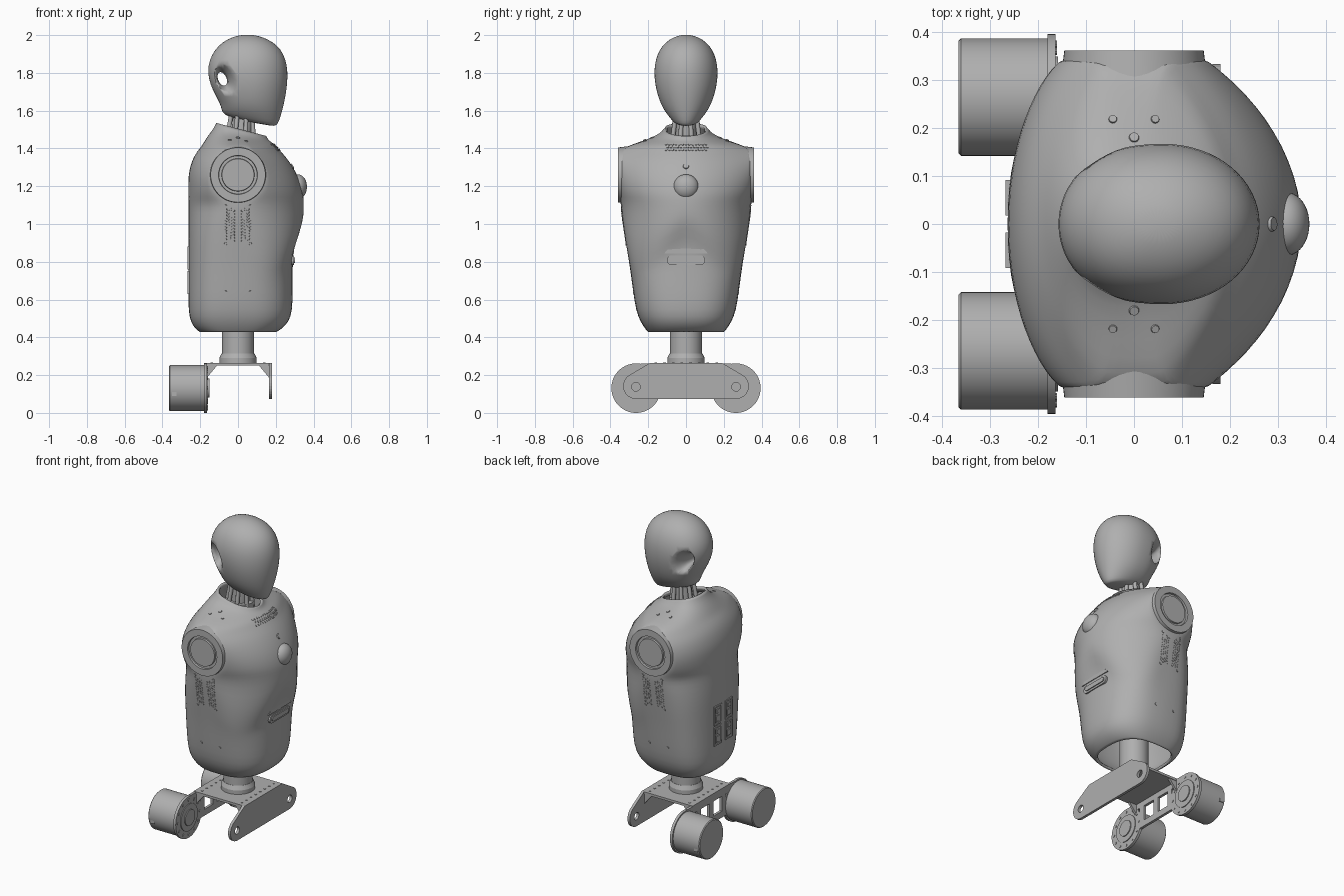
import bpy, bmesh
from math import sin, cos, pi, sqrt
from mathutils import Matrix, Vector
from mathutils.bvhtree import BVHTree

old = bpy.data.objects.get("Cube")
if old:
    bpy.data.objects.remove(old, do_unlink=True)

grey = bpy.data.materials.new("plain grey")
grey.use_nodes = True
COLOR = (0.43, 0.43, 0.43, 1)
grey.diffuse_color = COLOR
grey.node_tree.nodes["Principled BSDF"].inputs["Base Color"].default_value = COLOR


def finish(name, bm, smooth=True, sharp=0.6):
    bmesh.ops.recalc_face_normals(bm, faces=bm.faces)
    mesh = bpy.data.meshes.new(name)
    for f in bm.faces:
        f.smooth = smooth
    for e in bm.edges:
        if len(e.link_faces) == 2 and e.calc_face_angle(0) > sharp:
            e.smooth = False
    bm.to_mesh(mesh)
    bm.free()
    mesh.materials.append(grey)
    ob = bpy.data.objects.new(name, mesh)
    bpy.context.collection.objects.link(ob)
    return ob


def add_cyl(bm, a, b, r1, r2=None, seg=40):
    a, b = Vector(a), Vector(b)
    d = b - a
    m = Matrix.Translation((a + b) / 2) @ d.to_track_quat('Z', 'Y').to_matrix().to_4x4()
    bmesh.ops.create_cone(bm, cap_ends=True, segments=seg, radius1=r1,
                          radius2=r1 if r2 is None else r2, depth=d.length, matrix=m)


def add_box(bm, lo, hi):
    lo, hi = Vector(lo), Vector(hi)
    m = Matrix.Translation((lo + hi) / 2) @ Matrix.Diagonal((*(hi - lo), 1))
    bmesh.ops.create_cube(bm, size=1, matrix=m)


def add_prism(bm, pts, start, along):
    # closed outline of 3D points, extruded along a vector
    f = bm.faces.new([bm.verts.new(Vector(p) + Vector(start)) for p in pts])
    out = bmesh.ops.extrude_face_region(bm, geom=[f], use_keep_orig=True)
    bmesh.ops.translate(bm, vec=along, verts=[v for v in out["geom"] if isinstance(v, bmesh.types.BMVert)])


def add_turned(bm, profile, z, steps=64):
    # (radius, y) profile turned about the sideways axis at height z
    verts = [bm.verts.new((r, y, z)) for r, y in profile]
    edges = [bm.edges.new(pair) for pair in zip(verts, verts[1:])]
    bmesh.ops.spin(bm, geom=verts + edges, cent=(0, 0, z), axis=(0, 1, 0), angle=2 * pi, steps=steps)
    bmesh.ops.remove_doubles(bm, verts=bm.verts, dist=1e-5)


def ring(z, back, front, w, flat=0.02, a=1.0, drop=0.0, tilt=0.0, cx=0.0):
    pts = []
    for side, ext, p in ((1, front - cx, a), (-1, cx - back, a * .82)):
        for i in range(17):
            t = -pi / 2 + pi * i / 16
            s, c = sin(t), max(cos(t), 0)
            x = cx + side * (flat + (ext - flat) * c ** p)
            y = side * w * (1 if s > 0 else -1) * abs(s) ** min(a, 1)
            fall = drop * abs(sin(2 * t)) if side > 0 else 0
            pts.append((x, y, z - fall - tilt * x))
    return pts


def loft(name, rings, caps=False):
    bm = bmesh.new()
    rows = [[bm.verts.new(p) for p in r] for r in rings]
    for lo, hi in zip(rows, rows[1:]):
        for i in range(len(lo)):
            j = (i + 1) % len(lo)
            bm.faces.new((lo[i], lo[j], hi[j], hi[i]))
    if caps:
        bm.faces.new(rows[0])
        bm.faces.new(rows[-1])
        bmesh.ops.remove_doubles(bm, verts=bm.verts, dist=1e-5)
    ob = finish(name, bm, sharp=9)
    sub = ob.modifiers.new("smooth", 'SUBSURF')
    sub.levels = sub.render_levels = 1
    return ob


# Torso shell, open at the waist and collar
shoulder_z, shoulder_r = 1.26, 0.145
rings = [ring(0.427, -.20, .20, .20, a=.8), ring(0.44, -.222, .227, .212, a=.8),
         ring(0.48, -.252, .27, .24, a=.8), ring(0.54, -.263, .289, .265, a=.8),
         ring(0.65, -.264, .291, .281, a=.8), ring(0.78, -.264, .291, .298, a=.82, drop=.06),
         ring(0.87, -.264, .292, .313, a=.85, drop=.11), ring(0.95, -.264, .313, .325, a=.9, drop=.13),
         ring(1.03, -.264, .348, .338, a=1.0, drop=.1), ring(1.09, -.264, .351, .346, a=1.2, drop=.03)]
for z, back, front in ((1.125, -.264, .35), (1.16, -.264, .347), (1.21, -.264, .335), (1.26, -.263, .315),
                       (1.31, -.252, .287), (1.35, -.238, .259), (1.385, -.217, .228)):
    e = sqrt(shoulder_r ** 2 - (z - shoulder_z) ** 2)
    rings.append(ring(z, back, front, .346, e, 1.1 + 4 * (z - 1.1)))
rings += [ring(1.41, -.195, .207, .32, .05, 1.8), ring(1.435, -.175, .19, .24, .03, 1.4, tilt=.05),
          ring(1.46, -.15, .17, .165, a=1.1, tilt=.13), ring(1.48, -.13, .16, .13, tilt=.2),
          ring(1.505, -.115, .15, .11, tilt=.26)]
torso = loft("torso_shell", rings)
shell = torso.modifiers.new("thickness", 'SOLIDIFY')
shell.thickness, shell.offset = 0.015, -1

# Surface lookup for fitting small parts on the torso
dg = bpy.context.evaluated_depsgraph_get()
dg.update()
skin = BVHTree.FromObject(torso, dg)


def studs(name, casts, h=0.004, seg=12):
    bm = bmesh.new()
    for start, d, r in casts:
        p, n, _, _ = skin.ray_cast(Vector(start), Vector(d))
        if p:
            n = n if n.dot(Vector(d)) < 0 else -n
            add_cyl(bm, p - n * 0.004, p + n * h, r, r * .8, seg)
    return finish(name, bm)


# Shoulder sockets with a ring groove
for side, s in (("left", 1), ("right", -1)):
    bm = bmesh.new()
    profile = ((0, .27), (.156, .27), (.145, .361), (.103, .361), (.101, .349), (.087, .349), (.085, .359), (0, .359))
    add_turned(bm, [(r, s * y) for r, y in profile], shoulder_z)
    finish(side + "_shoulder_socket", bm)

# Side grilles and bolts
side_casts, bolts = [], []
for s in (1, -1):
    for row in range(11):
        for col in range(4):
            for half in (-1, 1):
                x = half * (.022 + col * .014)
                z = .91 + row * .016 + (.008 if col % 2 else 0)
                side_casts.append(((x, s * 2, z), (0, -s, 0), .0065))
    bolts += [((x, s * 2, z), (0, -s, 0), .009) for x in (-.065, .065) for z in (.64, .895, 1.095)]
    bolts += [((x, s * .218, 3), (0, 0, -1), .01) for x in (-.044, .044)]
    bolts.append(((0, s * .18, 3), (0, 0, -1), .012))
studs("side_grilles", side_casts, .002, 6)
studs("shell_bolts", bolts)

# Chest grille, sensor and dome
studs("chest_grille", [((3, -.105 + i * .0175 + (.009 if r == 1 else 0), 1.392 + r * .014), (-1, 0, 0), .0075)
                       for r in range(3) for i in range(13)], .003, 6)
studs("chest_sensor", [((3, 0, 1.305), (-1, 0, 0), .017)], .005, 24)
bm = bmesh.new()
bmesh.ops.create_uvsphere(bm, u_segments=40, v_segments=20, radius=1,
                          matrix=Matrix.Translation((.317, 0, 1.197)) @ Matrix.Diagonal((.048, .066, .066, 1)))
finish("chest_dome", bm)


# Belly handle: rounded slot with a hood
def capsule(half, r):
    return [(0, (half if cos(t) > 0 else -half) + r * cos(t), r * sin(t))
            for t in ((i + .5) * pi / 12 for i in range(24))]


bm = bmesh.new()
add_prism(bm, capsule(.075, .026), (.25, 0, .808), (.046, 0, 0))
add_prism(bm, capsule(.07, .014), (.25, 0, .808), (.052, 0, 0))
add_prism(bm, [(0, -.115, .845), (0, .115, .845), (0, .085, .877), (0, -.085, .877)], (.25, 0, 0), (.047, 0, 0))
finish("belly_handle", bm, False)

# Rear connector panel
bm = bmesh.new()
for y in (-.055, .055):
    for z in (.69, .82):
        for s in (-1, 1):
            add_box(bm, (-.267, y + s * .032 - .005, z - .06), (-.25, y + s * .032 + .005, z + .06))
            add_box(bm, (-.267, y - .03, z + s * .055 - .005), (-.25, y + .03, z + s * .055 + .005))
        add_box(bm, (-.266, y - .018, z - .04), (-.25, y + .018, z - .005))
        add_box(bm, (-.266, y - .018, z + .01), (-.25, y + .012, z + .035))
finish("rear_ports", bm, False)

# Head with flared ear openings, jaw rising towards the back
head = loft("head", [ring(z, b, f, w, 0, tilt=k, cx=c) for z, b, f, w, k, c in (
    (1.551, .03, .18, .04, .18, .11), (1.556, -.05, .205, .065, .18, .09), (1.58, -.088, .219, .09, .15, .07),
    (1.615, -.088, .234, .122, .08, .07), (1.67, -.115, .25, .147, .03, .07), (1.74, -.15, .262, .165, 0, .07),
    (1.81, -.162, .264, .17, 0, .06), (1.87, -.152, .254, .162, 0, .06), (1.925, -.122, .228, .14, 0, .055),
    (1.965, -.08, .184, .106, 0, .05), (1.99, -.03, .13, .064, 0, .05), (2.002, .02, .08, .022, 0, .05))], True)
bm = bmesh.new()
half = ((.5, .03), (.62, .07), (.85, .1), (1.2, .13), (2, .18), (0, .18))
add_turned(bm, [(r, -y) for r, y in reversed(half)] + list(half), 0, 40)
bm.transform(Matrix.Translation((-.083, 0, 1.768)) @ Matrix.Rotation(-.4, 4, 'Y') @ Matrix.Diagonal((.044, 1, .075, 1)))
cutter = finish("ear_cutter", bm)
cut_head = head.modifiers.new("ears", 'BOOLEAN')

# Neck column and struts
bm = bmesh.new()
add_cyl(bm, (.01, 0, 1.38), (.03, 0, 1.58), .055)
add_cyl(bm, (.01, 0, 1.40), (.012, 0, 1.47), .085)
for i in range(8):
    t = i * pi / 4 + pi / 8
    add_cyl(bm, (.01 + .08 * cos(t), .08 * sin(t), 1.42), (.02 + .06 * cos(t), .06 * sin(t), 1.58), .012, seg=12)
finish("neck", bm)

# Waist post
bm = bmesh.new()
add_cyl(bm, (0, 0, .30), (0, 0, .75), .085)
add_cyl(bm, (0, 0, .29), (0, 0, .315), .099, .087)
add_cyl(bm, (0, 0, .26), (0, 0, .29), .099)
finish("waist_post", bm)

# Hip bracket: top plate, rear frame, gussets
bm = bmesh.new()
add_box(bm, (-.18, -.19, .25), (.18, .19, .265))
for lo, hi in ((.215, .262), (.08, .12)):
    add_box(bm, (-.18, -.24, lo), (-.163, .24, hi))
for y in (-.125, 0, .125):
    add_box(bm, (-.18, y - .02, .1), (-.163, y + .02, .24))
for s in (1, -1):
    for y in (-.18, .18):
        add_prism(bm, [(s * .17, 0, .18), (s * .17, 0, .252), (s * .11, 0, .252)], (0, y - .007, 0), (0, .014, 0))
for i in range(8):
    for x in (-.14, .14):
        add_cyl(bm, (x, -.16 + i * .046, .26), (x, -.16 + i * .046, .268), .007, seg=10)
finish("hip_bracket", bm, False)

# Front bar with rounded ends and pin holes
arc = [(0, .265 + .068 * cos(t), .142 + .068 * sin(t)) for t in (-pi / 2 + i * pi / 14 for i in range(13))]
bm = bmesh.new()
add_prism(bm, arc + [(0, .19, .265), (0, -.19, .265)] + [(0, -y, z) for _, y, z in reversed(arc)],
          (.163, 0, 0), (.017, 0, 0))
bar = finish("front_bar", bm, False)
bm = bmesh.new()
for s in (1, -1):
    add_cyl(bm, (.1, s * .265, .138), (.25, s * .265, .138), .023, seg=24)
pins = finish("bar_hole_cutter", bm, False)

# Cut the ears and the pin holes
for cut, tool in ((cut_head, cutter), (bar.modifiers.new("holes", 'BOOLEAN'), pins)):
    cut.operation, cut.object, cut.solver = 'DIFFERENCE', tool, 'EXACT'
    tool.hide_render = True
    tool.hide_set(True)

# Hip motors with bolted flanges
for side, s in (("left", 1), ("right", -1)):
    y, z = s * .264, .131
    bm = bmesh.new()
    add_cyl(bm, (-.365, y, z), (-.36, y, z), .117, .122, 64)
    add_cyl(bm, (-.36, y, z), (-.17, y, z), .122, seg=64)
    add_cyl(bm, (-.18, y, z), (-.163, y, z), .131, seg=64)
    add_cyl(bm, (-.17, y, z), (-.158, y, z), .085, seg=48)
    add_cyl(bm, (-.17, y, z), (-.152, y, z), .05, seg=32)
    for i in range(12):
        t = i * pi / 6
        add_cyl(bm, (-.17, y + .11 * cos(t), z + .11 * sin(t)), (-.16, y + .11 * cos(t), z + .11 * sin(t)), .008, seg=10)
    add_box(bm, (-.35, y + s * .1 - .02, .09), (-.325, y + s * .1 + .02, .135))
    finish(side + "_motor", bm)
